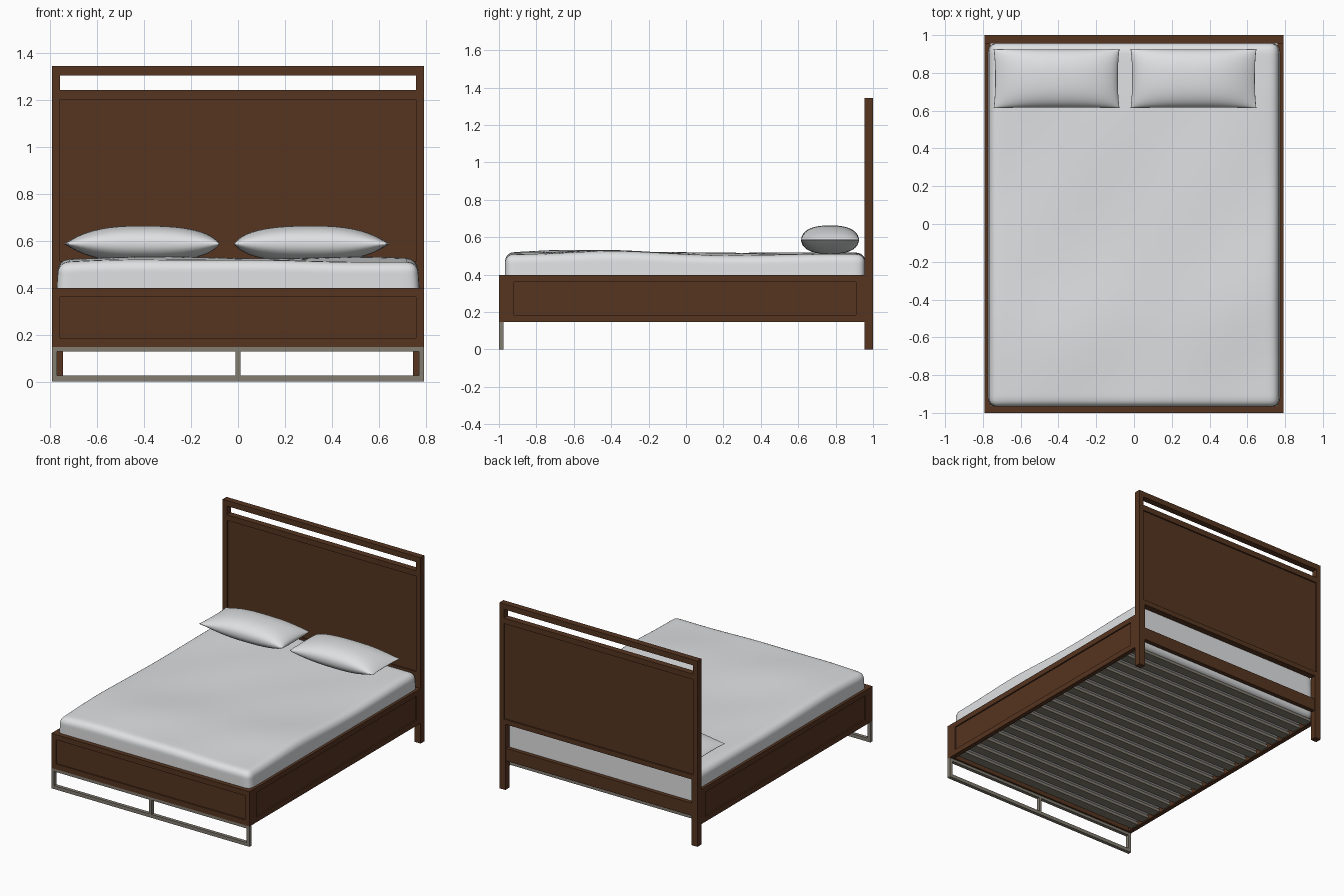
import bpy, bmesh, math
from mathutils import Vector

if "Cube" in bpy.data.objects:
    bpy.data.objects.remove(bpy.data.objects["Cube"])


def material(name, rgb):
    m = bpy.data.materials.new(name)
    m.diffuse_color = (*rgb, 1)
    m.use_nodes = True
    m.node_tree.nodes["Principled BSDF"].inputs["Base Color"].default_value = m.diffuse_color
    return m


WOOD = material("dark brown wood", (0.092, 0.035, 0.0145))
METAL = material("grey bronze metal", (0.225, 0.205, 0.165))
FABRIC = material("white fabric", (0.74, 0.75, 0.76))


def finish(bm, name, mat, smooth=False):
    bmesh.ops.recalc_face_normals(bm, faces=bm.faces)
    me = bpy.data.meshes.new(name)
    bm.to_mesh(me)
    bm.free()
    me.materials.append(mat)
    for p in me.polygons:
        p.use_smooth = smooth
    ob = bpy.data.objects.new(name, me)
    bpy.context.collection.objects.link(ob)
    return ob


def boxes(name, mat, items):
    """Each item is (x0, x1, y0, y1, z0, z1)."""
    bm = bmesh.new()
    for x0, x1, y0, y1, z0, z1 in items:
        vs = bmesh.ops.create_cube(bm, size=1)["verts"]
        for v in vs:
            v.co = Vector((x0 if v.co.x < 0 else x1,
                           y0 if v.co.y < 0 else y1,
                           z0 if v.co.z < 0 else z1))
    return finish(bm, name, mat)


# headboard: posts, rails and recessed panel
W, P, L = 0.792, 0.757, 0.745
boxes("headboard_frame", WOOD, [
    (-W, -P, 0.955, 1, 0.475, 1.343), (P, W, 0.955, 1, 0.475, 1.343),
    (-W, -L, 0.955, 1, 0, 0.475), (L, W, 0.955, 1, 0, 0.475),
    (-P, P, 0.955, 1, 1.303, 1.343),
    (-P, P, 0.955, 1, 1.2, 1.24),
    (-P, P, 0.955, 1, 0.475, 0.51),
    (-L, L, 0.965, 0.995, 0.21, 0.30)])
boxes("headboard_panel", WOOD, [(-P, P, 0.965, 0.99, 0.51, 1.2)])

# footboard: framed panel
F = -0.962
boxes("footboard", WOOD, [
    (-W, -P, -1, F, 0.147, 0.398), (P, W, -1, F, 0.147, 0.398),
    (-P, P, -1, F, 0.36, 0.398), (-P, P, -1, F, 0.147, 0.185),
    (-P, P, -0.99, F, 0.185, 0.36)])

# side rails: framed panels, mirrored
for side, s in (("left", -1), ("right", 1)):
    a, b, c = s * W, s * 0.76, s * 0.782
    boxes(side + "_side_rail", WOOD, [
        (b, a, F, -0.92, 0.147, 0.398), (b, a, 0.91, 0.955, 0.147, 0.398),
        (b, a, -0.92, 0.91, 0.36, 0.398), (b, a, -0.92, 0.91, 0.147, 0.185),
        (b, c, -0.92, 0.91, 0.185, 0.36)])

# metal foot frame
boxes("front_foot_frame", METAL, [
    (-W, W, -1, -0.975, 0, 0.025), (-W, W, -1, -0.975, 0.127, 0.147),
    (-W, -0.77, -1, -0.975, 0.025, 0.127), (0.77, W, -1, -0.975, 0.025, 0.127),
    (-0.01, 0.01, -1, -0.975, 0.025, 0.127)])

# slats across the bed
N = 17
boxes("slats", METAL, [
    (-0.76, 0.76, y - 0.034, y + 0.034, 0.155, 0.175)
    for y in (-0.9 + i * 1.8 / (N - 1) for i in range(N))])

# mattress: rounded box with a softly uneven top
bm = bmesh.new()
bmesh.ops.create_cube(bm, size=2)
bmesh.ops.subdivide_edges(bm, edges=bm.edges[:], cuts=35, use_grid_fill=True)
H = Vector((0.776, 0.962, 0.169))
R = 0.045
for v in bm.verts:
    p = Vector([math.sin(v.co[i] * math.pi / 2) * H[i] for i in range(3)])
    core = Vector([max(-(H[i] - R), min(H[i] - R, p[i])) for i in range(3)])
    p = core + (p - core).normalized() * R
    w = max(0, min(1, p.z / H.z))
    x, y = p.x, p.y
    wrinkle = 0.015 * math.exp(-((y + 0.52 - 0.15 * x) / 0.3) ** 2)
    wrinkle += 0.003 * math.sin(5 * x + 4 * y) + 0.002 * math.sin(9 * x - 7 * y)
    wrinkle -= 0.008 * (x / H.x) ** 4
    p.z += wrinkle * w
    p.x *= 1 - 0.015 * w
    v.co = p + Vector((0, -0.005, 0.345))
finish(bm, "mattress", FABRIC, True)


# pillows: cushions with a seam edge, tapered outside and blunt inside
def pillow(name, cx, cy, outer):
    bm = bmesh.new()
    bmesh.ops.create_cube(bm, size=2)
    bmesh.ops.subdivide_edges(bm, edges=bm.edges[:], cuts=27, use_grid_fill=True)
    # keep only the top and bottom sheets, then weld them at the seam
    sides = [f for f in bm.faces if abs(f.normal.z) < 0.5]
    bmesh.ops.delete(bm, geom=sides, context='FACES')
    for v in bm.verts:
        u = math.sin(v.co.x * math.pi / 2)
        t = math.sin(v.co.y * math.pi / 2)
        a, b = max(0, 1 - abs(u) ** 2.6), max(0, 1 - abs(t) ** 2.4)
        h = 0.077 * a ** (0.85 if u * outer > 0 else 0.55) * b ** 0.45
        v.co = Vector((cx + 0.333 * u * (1 - 0.025 * b),
                       cy + 0.156 * t * (1 - 0.015 * a),
                       0.586 + math.copysign(h, v.co.z)))
    bmesh.ops.remove_doubles(bm, verts=bm.verts, dist=0.0002)
    finish(bm, name, FABRIC, True)


pillow("left_pillow", -0.41, 0.77, -1)
pillow("right_pillow", 0.315, 0.77, 1)
